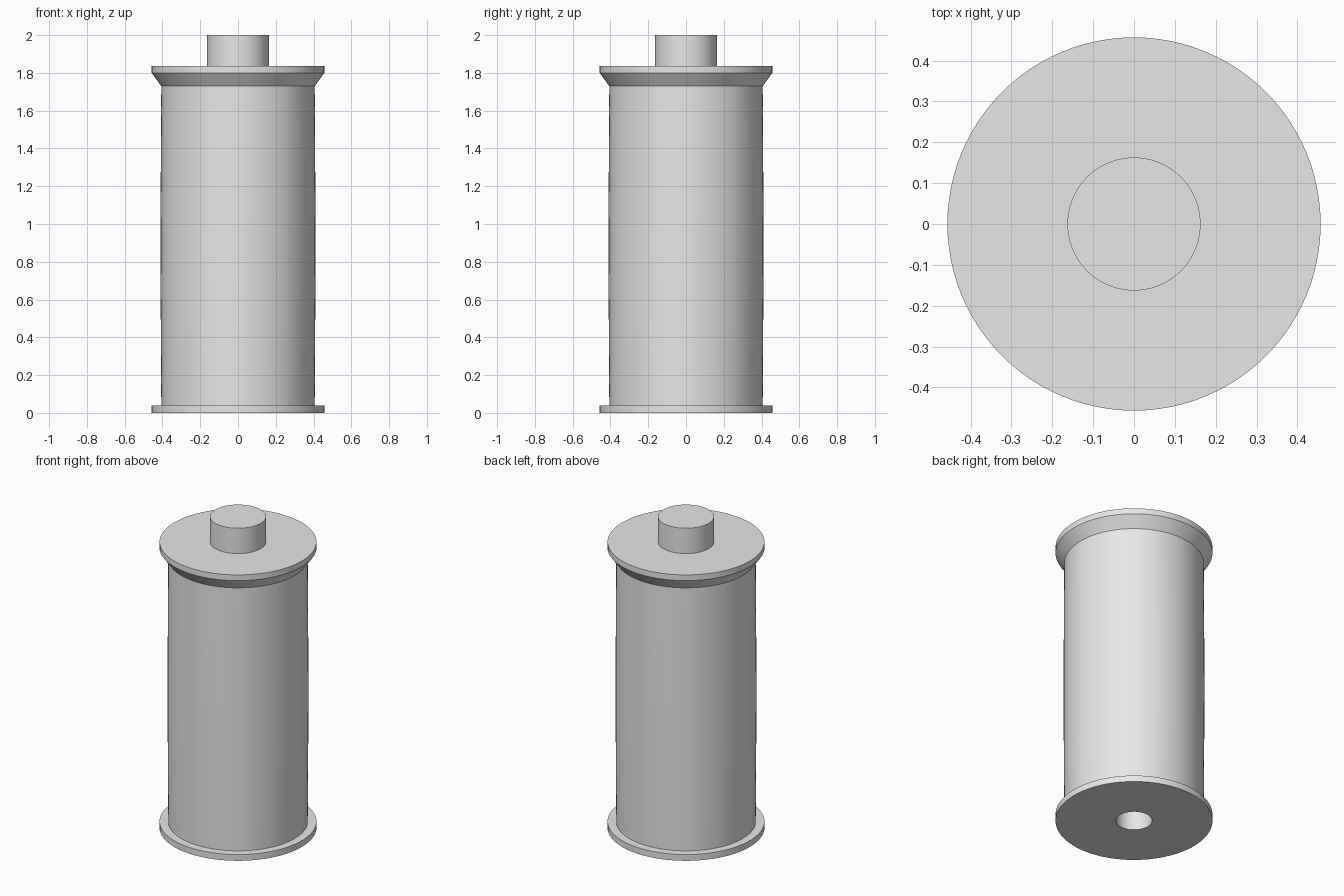
import bpy, bmesh, math

if "Cube" in bpy.data.objects:
    bpy.data.objects.remove(bpy.data.objects["Cube"])

SIDES = 96

steel = bpy.data.materials.new("light_grey")
steel.diffuse_color = (0.8, 0.8, 0.8, 1)
steel.use_nodes = True
steel.node_tree.nodes["Principled BSDF"].inputs["Base Color"].default_value = steel.diffuse_color


def lathe(name, profile):
    """Revolve (radius, z) points about z; the profile runs from bottom to top on the outside."""
    bm = bmesh.new()
    rings = []
    for r, z in profile:
        if r == 0:
            rings.append([bm.verts.new((0, 0, z))])
        else:
            rings.append([bm.verts.new((r * math.cos(2 * math.pi * i / SIDES),
                                        r * math.sin(2 * math.pi * i / SIDES), z))
                          for i in range(SIDES)])
    for a, b in zip(rings, rings[1:]):
        for i in range(SIDES):
            j = (i + 1) % SIDES
            if len(a) == 1:
                bm.faces.new((a[0], b[j], b[i]))
            elif len(b) == 1:
                bm.faces.new((a[i], a[j], b[0]))
            else:
                bm.faces.new((a[i], a[j], b[j], b[i]))
    mesh = bpy.data.meshes.new(name)
    bm.to_mesh(mesh)
    bm.free()
    mesh.materials.append(steel)
    obj = bpy.data.objects.new(name, mesh)
    bpy.context.collection.objects.link(obj)
    bpy.ops.object.select_all(action='DESELECT')
    obj.select_set(True)
    bpy.context.view_layer.objects.active = obj
    bpy.ops.object.shade_smooth_by_angle(angle=math.radians(30))
    return obj


FLANGE, BODY, PIN, BORE = 0.457, 0.406, 0.163, 0.105
Z_BASE, Z_CONE, Z_RIM, Z_TOP = 0.04, 1.73, 1.80, 1.837

# Bottom flange with the blind bore in its underside
lathe("base_flange", [(0, 0.5), (BORE, 0.5), (BORE, 0), (FLANGE, 0),
                      (FLANGE, Z_BASE), (BODY, Z_BASE)])

# Barrel with a very slight bulge
steps = 12
lathe("barrel", [(BODY + 0.004 * math.sin(math.pi * k / steps),
                  Z_BASE + (Z_CONE - Z_BASE) * k / steps) for k in range(steps + 1)])

# Top flange with its conical underside
lathe("top_flange", [(BODY, Z_CONE), (FLANGE, Z_RIM), (FLANGE, Z_TOP), (PIN, Z_TOP)])

# Pin on top
lathe("top_pin", [(PIN, Z_TOP), (PIN, 2.0), (0, 2.0)])
